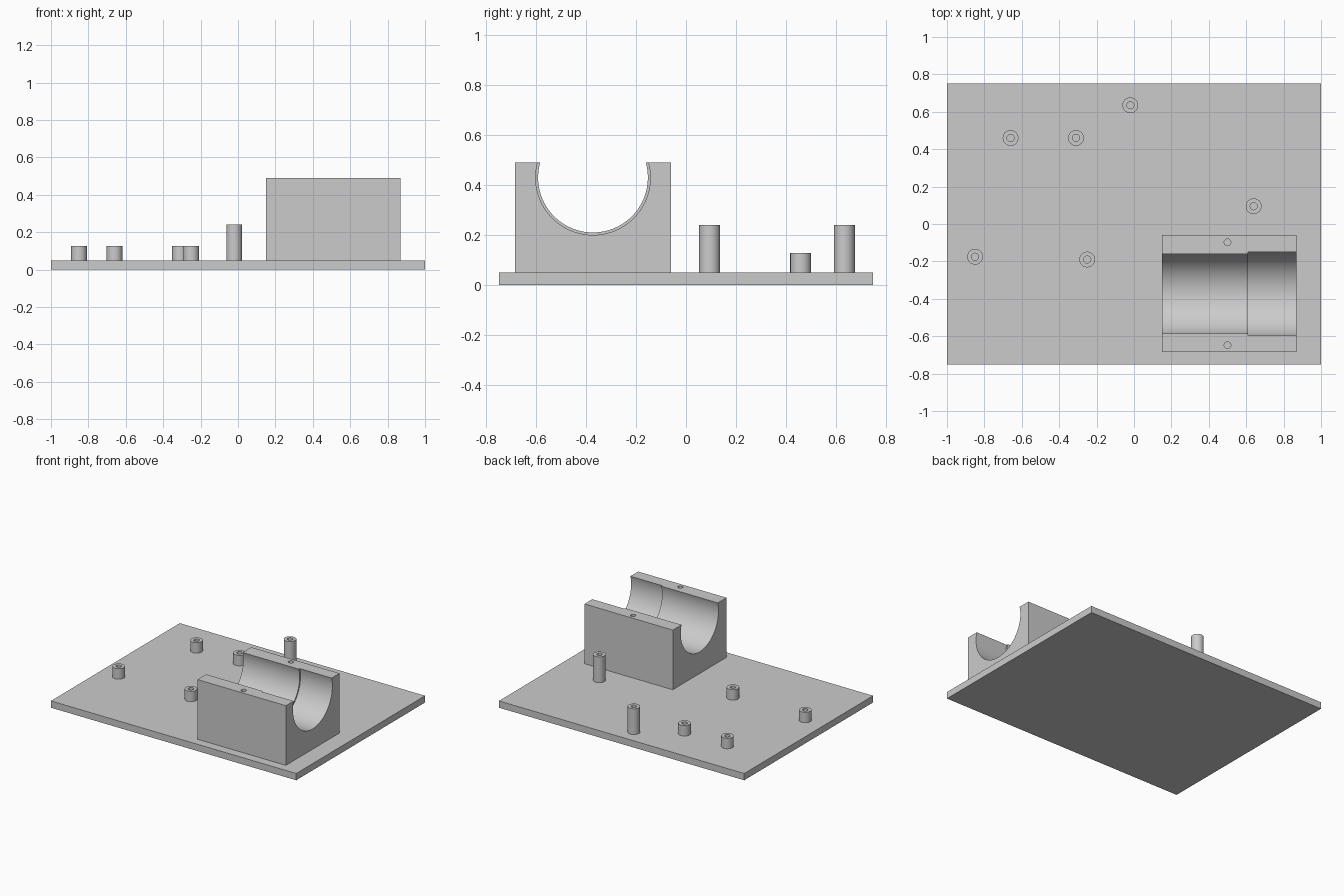
import bpy, bmesh, math
from mathutils import Matrix, Vector

cube = bpy.data.objects.get("Cube")
if cube:
    bpy.data.objects.remove(cube, do_unlink=True)

grey = bpy.data.materials.new("light_grey")
grey.use_nodes = True
colour = (0.6, 0.6, 0.6, 1)
grey.diffuse_color = colour
grey.node_tree.nodes["Principled BSDF"].inputs["Base Color"].default_value = colour

PLATE_TOP = 0.05


def add_object(name, bm):
    bmesh.ops.recalc_face_normals(bm, faces=bm.faces)
    mesh = bpy.data.meshes.new(name)
    bm.to_mesh(mesh)
    bm.free()
    mesh.materials.append(grey)
    obj = bpy.data.objects.new(name, mesh)
    bpy.context.collection.objects.link(obj)
    return obj


def box(name, low, high):
    low, high = Vector(low), Vector(high)
    bm = bmesh.new()
    place = Matrix.Translation((low + high) / 2) @ Matrix.Diagonal((*(high - low), 1))
    bmesh.ops.create_cube(bm, size=1, matrix=place)
    return add_object(name, bm)


def cylinder(name, start, end, radius, sides):
    start, end = Vector(start), Vector(end)
    axis = end - start
    bm = bmesh.new()
    place = Matrix.Translation((start + end) / 2) @ axis.to_track_quat("Z", "Y").to_matrix().to_4x4()
    bmesh.ops.create_cone(bm, cap_ends=True, segments=sides, radius1=radius,
                          radius2=radius, depth=axis.length, matrix=place)
    return add_object(name, bm)


def cut(target, cutters):
    for cutter in cutters:
        mod = target.modifiers.new("cut", "BOOLEAN")
        mod.operation, mod.solver, mod.object = "DIFFERENCE", "EXACT", cutter
        cutter.hide_render = True
    bpy.context.view_layer.update()
    result = target.evaluated_get(bpy.context.evaluated_depsgraph_get())
    mesh = bpy.data.meshes.new_from_object(result)
    target.modifiers.clear()
    target.data = mesh
    for cutter in cutters:
        bpy.data.objects.remove(cutter, do_unlink=True)


def smooth(obj):
    bpy.ops.object.select_all(action="DESELECT")
    obj.select_set(True)
    bpy.context.view_layer.objects.active = obj
    bpy.ops.object.shade_smooth_by_angle(angle=math.radians(30))


# Base plate
box("base_plate", (-1, -0.75, 0), (1, 0.75, PLATE_TOP))

# Cradle with a stepped bore and a screw hole in each wall
cradle = box("cradle", (0.15, -0.685, PLATE_TOP), (0.87, -0.06, 0.49))
bore_y, bore_z = -0.373, 0.43
cutters = [
    cylinder("narrow_bore", (0.05, bore_y, bore_z), (0.7, bore_y, bore_z), 0.22, 96),
    cylinder("wide_bore", (0.61, bore_y, bore_z), (0.97, bore_y, bore_z), 0.23, 96),
]
for side in (-1, 1):
    y = bore_y + side * 0.275
    cutters.append(cylinder("screw_hole", (0.5, y, 0.25), (0.5, y, 0.6), 0.018, 32))
cut(cradle, cutters)
smooth(cradle)


# Hollow standoffs, spun from a tube profile
def standoff(name, x, y, top):
    bm = bmesh.new()
    outer, inner = 0.042, 0.019
    profile = [(outer, PLATE_TOP), (outer, top), (inner, top), (inner, PLATE_TOP)]
    verts = [bm.verts.new((r, 0, z)) for r, z in profile]
    edges = [bm.edges.new(pair) for pair in zip(verts, verts[1:])]
    bmesh.ops.spin(bm, geom=verts + edges, cent=(0, 0, 0), axis=(0, 0, 1),
                   angle=math.tau, steps=48, use_merge=False)
    bmesh.ops.remove_doubles(bm, verts=bm.verts, dist=0.0001)
    bmesh.ops.translate(bm, verts=bm.verts, vec=(x, y, 0))
    smooth(add_object(name, bm))


for x, y in ((-0.66, 0.46), (-0.31, 0.46), (-0.85, -0.175), (-0.25, -0.19)):
    standoff("short_standoff", x, y, 0.127)
for x, y in ((-0.02, 0.635), (0.64, 0.095)):
    standoff("tall_standoff", x, y, 0.24)
